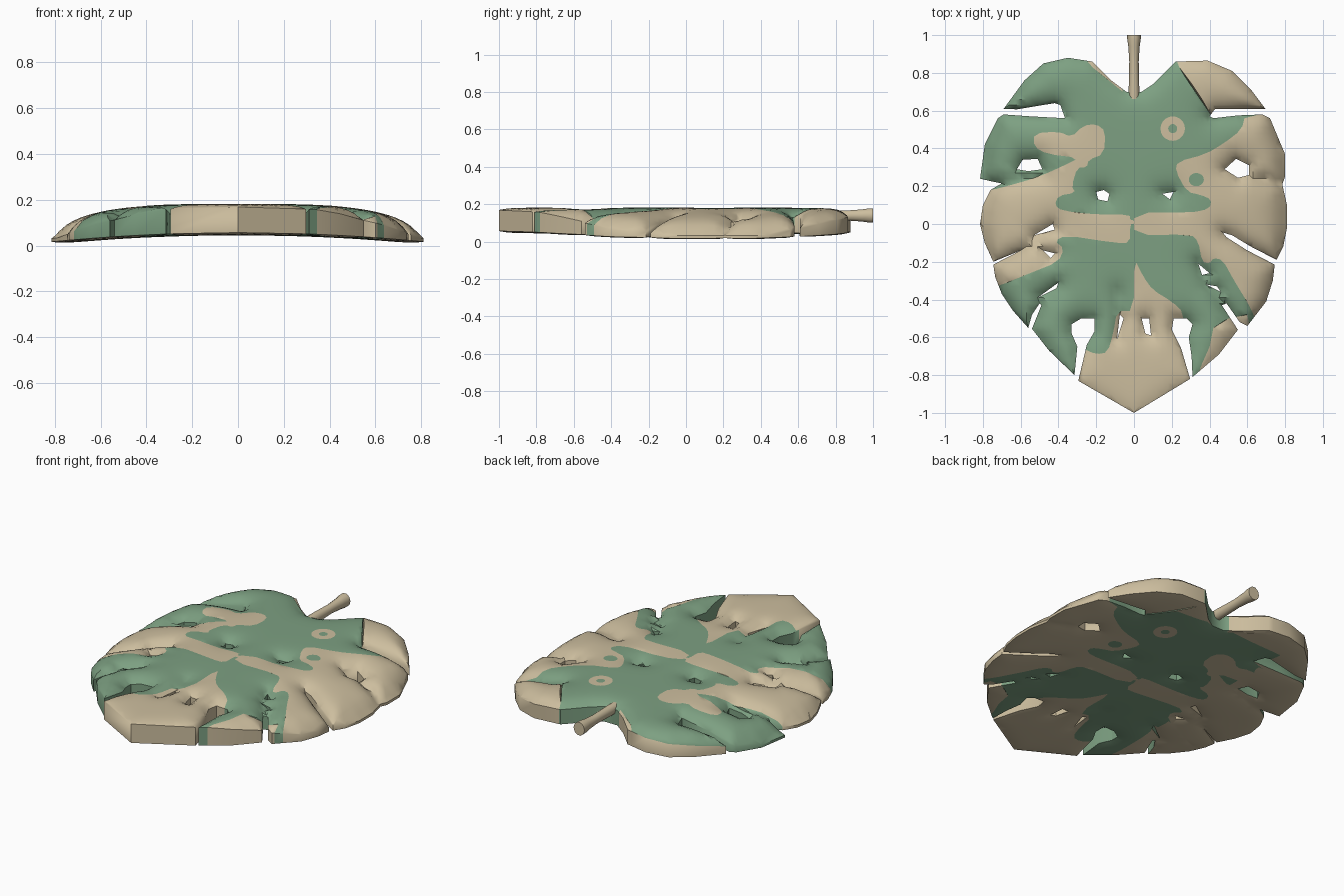
import bpy, bmesh, math
from mathutils import Vector
from mathutils.geometry import delaunay_2d_cdt

if "Cube" in bpy.data.objects:
    bpy.data.objects.remove(bpy.data.objects["Cube"])

def mat(name, c):
    m = bpy.data.materials.new(name)
    m.diffuse_color = (*c, 1)
    m.use_nodes = True
    m.node_tree.nodes["Principled BSDF"].inputs["Base Color"].default_value = m.diffuse_color
    return m
GREEN = mat("leaf green", (0.205, 0.352, 0.223))
TAN = mat("sand tan", (0.61, 0.515, 0.345))

# Leaf outline, left half from stem to tip, right half from stem to tip
left = [(-.04, .70), (-.12, .76), (-.22, .86), (-.35, .88), (-.48, .85), (-.58, .76), (-.69, .61), (-.62, .607),
        (-.42, .64), (-.39, .63), (-.365, .56), (-.55, .57), (-.69, .58), (-.72, .56), (-.79, .42), (-.815, .24),
        (-.75, .225), (-.70, .215), (-.76, .18), (-.80, .1), (-.815, 0), (-.79, -.1), (-.745, -.2), (-.60, -.14),
        (-.745, -.215), (-.735, -.28), (-.70, -.37), (-.64, -.46), (-.56, -.55), (-.54, -.48), (-.50, -.42),
        (-.49, -.43), (-.54, -.555), (-.45, -.67), (-.315, -.80), (-.30, -.65), (-.33, -.58), (-.33, -.53),
        (-.28, -.50), (-.21, -.50), (-.21, -.57), (-.25, -.64), (-.295, -.83)]
right = [(.04, .70), (.1, .74), (.22, .86), (.39, .865), (.52, .81), (.62, .71), (.695, .61), (.43, .61),
         (.40, .57), (.42, .56), (.55, .575), (.68, .58), (.72, .56), (.77, .44), (.80, .37), (.80, .25), (.785, .21),
         (.81, .1), (.81, -.02), (.79, -.12), (.755, -.19), (.62, -.12), (.52, -.06), (.47, -.045), (.49, -.07),
         (.60, -.14), (.745, -.215), (.735, -.3), (.7, -.41), (.60, -.54), (.56, -.52), (.49, -.42), (.465, -.43),
         (.55, -.56), (.45, -.69), (.31, -.81), (.305, -.70), (.29, -.60), (.31, -.53), (.28, -.50), (.21, -.50),
         (.20, -.56), (.25, -.66), (.297, -.82)]
outline = left + [(0, -1.0)] + right[::-1]

# Through holes
holes = [[(-.62, .29), (-.59, .34), (-.51, .345), (-.485, .29), (-.56, .28)],
         [(.48, .29), (.54, .345), (.61, .31), (.61, .26), (.55, .245)],
         [(-.20, .17), (-.16, .18), (-.13, .16), (-.14, .12), (-.19, .13)],
         [(.15, .16), (.21, .17), (.19, .13)], [(-.53, -.06), (-.43, 0), (-.42, -.03)],
         [(-.48, -.14), (-.42, -.155), (-.44, -.18)], [(-.51, -.39), (-.40, -.31), (-.41, -.34)],
         [(-.075, -.48), (-.055, -.50), (-.09, -.61)], [(.04, -.50), (.08, -.50), (.09, -.59), (.06, -.58)],
         [(.34, -.21), (.40, -.26), (.36, -.27)], [(.38, -.32), (.46, -.36), (.44, -.33)]]
# Closed creases between lobes
creases = [((-.72, .21), (-.48, .26)), ((-.6, -.14), (-.44, -.03)), ((.78, .21), (.6, .26)),
           ((.47, -.43), (.36, -.27)), ((-.5, -.43), (-.4, -.33)), ((-.08, -.36), (-.07, -.5))]

# Tan areas on the green leaf
tan_left = [(-.95, .16), (-.77, .175), (-.6, .22), (-.48, .26), (-.37, .31), (-.29, .35), (-.46, .37), (-.53, .41),
            (-.53, .48), (-.40, .49), (-.33, .46), (-.27, .52), (-.2, .53), (-.15, .49), (-.16, .37), (-.24, .34),
            (-.25, .3), (-.3, .3), (-.33, .2), (-.31, .165), (-.4, .15), (-.42, .10), (-.38, .07), (-.2, .05), (-.02, .05),
            (-.02, .02), (0, .02), (0, 0), (-.02, 0), (-.02, -.1), (-.1, -.1), (-.36, -.06), (-.42, -.09), (-.37, -.13),
            (-.4, -.2), (-.55, -.26), (-.72, -.33), (-.95, -.4)]
tan_right = [(.95, .6), (.59, .58), (.57, .5), (.48, .43), (.38, .37), (.23, .33), (.22, .28), (.28, .17), (.35, .155),
             (.41, .13), (.40, .08), (.3, .06), (0, .06), (0, -.06), (.3, -.055), (.34, -.09), (.36, -.2),
             (.40, -.21), (.42, -.18), (.47, -.19), (.53, -.3), (.61, -.43), (.65, -.52), (.95, -.5)]
tan_front = [(-.33, -.95), (-.27, -.66), (-.2, -.69), (-.14, -.68), (-.11, -.58), (-.09, -.46), (0, -.46), (0, -.18),
             (.05, -.28), (.1, -.35), (.2, -.41), (.265, -.47), (.265, -.65), (.302, -.8), (.302, -.95), (0, -1.1)]
tan_small = [[(.6, -.48), (.5, -.5), (.42, -.55), (.40, -.65), (.36, -.74), (.32, -.85), (.65, -.75)],
             [(.20, .93), (.24, .83), (.42, .56), (.42, .59), (.95, .595), (.8, .95)],
             [(-.28, .9), (-.22, .83), (-.06, .70), (-.1, .9)]]

def oval(x, y, rx, ry, n=20):
    return [(x + rx * math.cos(2 * math.pi * i / n), y + ry * math.sin(2 * math.pi * i / n)) for i in range(n)]

def rounded(p):
    """Corner-cutting keeps painted borders soft."""
    out = []
    for i, a in enumerate(p):
        b = p[(i + 1) % len(p)]
        for t in (.25, .75):
            out.append((a[0] + (b[0] - a[0]) * t, a[1] + (b[1] - a[1]) * t))
    return out

tans = [rounded(p) for p in (tan_left, tan_right, tan_front)] + tan_small + [oval(.205, .505, .065, .065)]
greens = [oval(.205, .505, .024, .024), oval(.33, .235, .04, .035)]

def inside(x, y, p):
    hit = False
    x0, y0 = p[-1]
    for x1, y1 in p:
        if (y1 > y) != (y0 > y) and x < (x0 - x1) * (y - y1) / (y0 - y1) + x1:
            hit = not hit
        x0, y0 = x1, y1
    return hit

def is_tan(x, y):
    return any(inside(x, y, p) for p in tans) and not any(inside(x, y, p) for p in greens)

def in_leaf(x, y):
    return inside(x, y, outline) and not any(inside(x, y, h) for h in holes)

def loop_edges(p):
    return list(zip(p, p[1:] + p[:1]))

rim = [s for p in [outline] + holes for s in loop_edges(p)] + creases

def rim_distance(x, y):
    best = 9
    for (ax, ay), (bx, by) in rim:
        dx, dy = bx - ax, by - ay
        t = max(0, min(1, ((x - ax) * dx + (y - ay) * dy) / (dx * dx + dy * dy)))
        best = min(best, (x - ax - t * dx) ** 2 + (y - ay - t * dy) ** 2)
    return math.sqrt(best)

def heights(x, y):
    """Domed top and shallow underside, both rounding towards the rim."""
    a = abs(x) / .81
    round_off = math.exp(-rim_distance(x, y) / .04)
    front = max(0, min(1, (-.6 - y) / .15))
    top = .182 - .11 * a ** 4 - round_off * (.035 + .02 * a - .022 * front)
    bottom = .045 - .04 * a ** 2 + .012 * round_off
    return max(top, bottom + .015), bottom

# Leaf blade: constrained triangulation, then top, underside and rim walls
pts, edges = [], []
for p in [outline] + holes + tans + greens:
    n = len(pts)
    pts += [Vector(q) for q in p]
    edges += [(n + i, n + (i + 1) % len(p)) for i in range(len(p))]
pts += [Vector((i * .03, j * .03)) for i in range(-28, 29) for j in range(-34, 31)]
flat, _, tris, *_ = delaunay_2d_cdt(pts, edges, [], 0, 1e-5)

bm = bmesh.new()
pairs = {}
def pair(i):
    if i not in pairs:
        x, y = flat[i]
        t, b = heights(x, y)
        pairs[i] = bm.verts.new((x, y, t)), bm.verts.new((x, y, b))
    return pairs[i]

border = {}
for tri in tris:
    cx = sum(flat[i].x for i in tri) / 3
    cy = sum(flat[i].y for i in tri) / 3
    if not in_leaf(cx, cy):
        continue
    tan = is_tan(cx, cy)
    v = [pair(i) for i in tri]
    f = bm.faces.new([q[0] for q in v])
    f.material_index = int(tan)
    f = bm.faces.new([q[1] for q in reversed(v)])
    f.material_index = int(tan or cx < -.42 or cy > .72)
    for i, j in zip(tri, list(tri[1:]) + [tri[0]]):
        if (j, i) in border:
            del border[(j, i)]
        else:
            border[(i, j)] = tan or (cy > .65 and cx < -.1)
for (i, j), tan in border.items():
    (at, ab), (bt, bb) = pair(i), pair(j)
    bm.faces.new((bt, at, ab, bb)).material_index = int(tan)
bmesh.ops.recalc_face_normals(bm, faces=bm.faces)

def finish(bm, name):
    me = bpy.data.meshes.new(name)
    bm.to_mesh(me)
    bm.free()
    ob = bpy.data.objects.new(name, me)
    bpy.context.collection.objects.link(ob)
    me.materials.append(GREEN)
    me.materials.append(TAN)
    bpy.ops.object.select_all(action='DESELECT')
    ob.select_set(True)
    bpy.context.view_layer.objects.active = ob
    bpy.ops.object.shade_smooth_by_angle(angle=math.radians(40))
finish(bm, "leaf_blade")

# Stem: flared round stalk
bm = bmesh.new()
rings = []
for y, rx, rz in ((.66, .03, .03), (.72, .028, .032), (.86, .025, .028), (.94, .03, .034), (.98, .036, .04), (1.0, .036, .04)):
    rings.append([bm.verts.new((px, y, pz)) for px, pz in oval(0, .14, rx, rz, 10)])
for a, b in zip(rings, rings[1:]):
    for i in range(10):
        bm.faces.new((a[i], a[(i + 1) % 10], b[(i + 1) % 10], b[i]))
bm.faces.new(rings[0])
bm.faces.new(rings[-1])
for f in bm.faces:
    f.material_index = 1
bmesh.ops.recalc_face_normals(bm, faces=bm.faces)
finish(bm, "stem")
